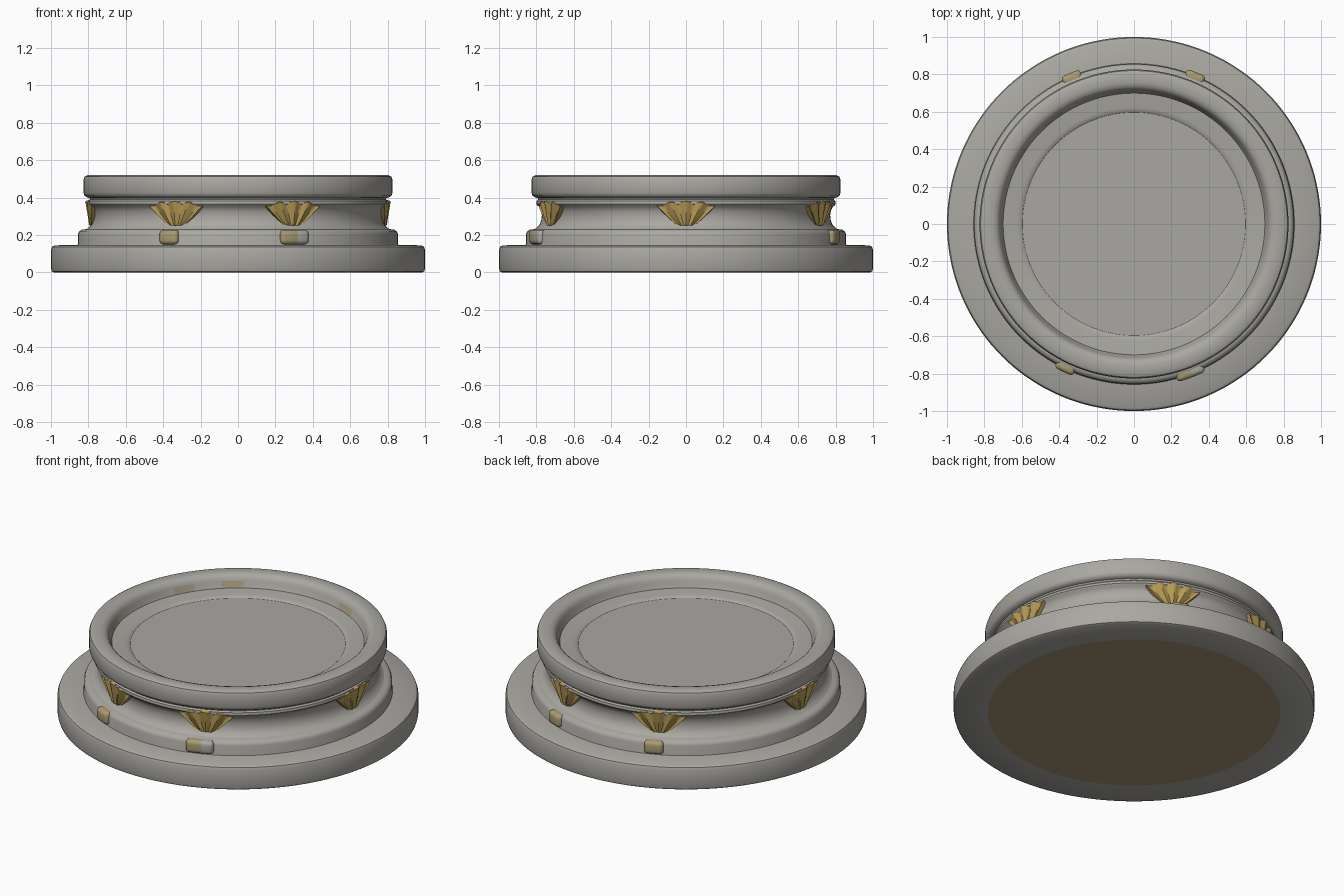
import bpy, bmesh, math
from math import sin, cos, radians, pi

if "Cube" in bpy.data.objects:
    bpy.data.objects.remove(bpy.data.objects["Cube"], do_unlink=True)

SEGMENTS = 144


def material(name, rgb):
    m = bpy.data.materials.new(name)
    m.use_nodes = True
    m.diffuse_color = (*rgb, 1)
    bsdf = next(n for n in m.node_tree.nodes if n.type == 'BSDF_PRINCIPLED')
    bsdf.inputs["Base Color"].default_value = (*rgb, 1)
    return m


stone = material("warm grey stone", (0.40, 0.39, 0.36))
gold = material("antique gold", (0.46, 0.32, 0.09))
pale_gold = material("worn gold", (0.40, 0.33, 0.17))
underside = material("brown underside", (0.36, 0.29, 0.17))
tint = material("gold tinted stone", (0.36, 0.32, 0.21))


def finish(name, bm, mats, angle=35):
    bmesh.ops.recalc_face_normals(bm, faces=bm.faces)
    mesh = bpy.data.meshes.new(name)
    bm.to_mesh(mesh)
    bm.free()
    for m in mats:
        mesh.materials.append(m)
    mesh.shade_smooth()
    mesh.set_sharp_from_angle(angle=radians(angle))
    ob = bpy.data.objects.new(name, mesh)
    bpy.context.collection.objects.link(ob)
    return ob


def lathe(name, profile, mats, rule=None):
    """Revolve (radius, height) points; a radius of zero closes to a pole."""
    bm = bmesh.new()
    rings = []
    for r, z in profile:
        if r == 0:
            rings.append([bm.verts.new((0, 0, z))] * SEGMENTS)
        else:
            rings.append([bm.verts.new((r * cos(a), r * sin(a), z))
                          for a in (2 * pi * i / SEGMENTS for i in range(SEGMENTS))])
    for lo, hi in zip(rings, rings[1:]):
        for i in range(SEGMENTS):
            j = (i + 1) % SEGMENTS
            corners = list(dict.fromkeys((lo[i], lo[j], hi[j], hi[i])))
            face = bm.faces.new(corners)
            if rule:
                face.material_index = rule(face.calc_center_median())
    return finish(name, bm, mats)


# Wide base plate, with a brown disc underneath
lathe("base_plate",
      [(0, 0), (0.81, 0), (0.985, 0), (0.996, 0.006), (1, 0.02), (1, 0.122),
       (0.994, 0.137), (0.98, 0.145), (0.8, 0.148)],
      [stone, underside],
      lambda c: int(c.z < 0.001 and c.xy.length < 0.81))

# Stepped foot ring
lathe("foot_ring",
      [(0.86, 0.14), (0.855, 0.155), (0.855, 0.205), (0.848, 0.221),
       (0.835, 0.229), (0.79, 0.234)], [stone])

# Concave neck with a thin moulding near its top
lathe("neck",
      [(0.815, 0.228), (0.80, 0.238), (0.783, 0.255), (0.774, 0.28), (0.771, 0.305),
       (0.775, 0.33), (0.784, 0.35), (0.794, 0.357), (0.801, 0.367),
       (0.799, 0.382), (0.791, 0.39), (0.795, 0.402)], [stone])


# Upper rim; the inner wall carries a few gold tinted patches
def wall_patch(c):
    az = math.degrees(math.atan2(c.y, c.x)) % 360
    near = any(abs(az - a) < 5 for a in (67, 128, 149, 200))
    return int(near and c.xy.length < 0.715 and c.z < 0.485)


lathe("upper_rim",
      [(0.78, 0.397), (0.805, 0.4), (0.82, 0.41), (0.826, 0.425), (0.826, 0.497),
       (0.82, 0.512), (0.805, 0.52), (0.755, 0.52), (0.735, 0.514), (0.722, 0.502),
       (0.714, 0.484), (0.706, 0.46), (0.698, 0.444)],
      [stone, tint], wall_patch)

# Recessed top with a shallow sloping border
lathe("recess_floor",
      [(0.72, 0.45), (0.70, 0.447), (0.625, 0.443), (0.605, 0.439), (0.597, 0.433), (0, 0.433)],
      [stone])


# Ribbed fan ornaments wrapped around the neck
def fan(name, azimuth):
    bm = bmesh.new()
    cols, rows = 24, 8
    grid = []
    for k in range(rows + 1):
        s = k / rows
        row = []
        for i in range(cols + 1):
            t = 2 * i / cols - 1
            half = 0.025 + 0.16 * s ** 0.9
            rib = 0.5 + 0.5 * cos(t * 4 * pi)
            z = 0.232 + s * (0.17 - 0.032 * t * t - 0.010 * (1 - rib))
            r = 0.786 + 0.014 * s + (0.006 + 0.014 * s) * rib - 0.012 * t * t
            if i in (0, cols) or k in (0, rows):
                r = 0.755
            a = radians(azimuth) + t * half / 0.79
            row.append(bm.verts.new((r * cos(a), r * sin(a), z)))
        grid.append(row)
    for lo, hi in zip(grid, grid[1:]):
        for i in range(cols):
            bm.faces.new((lo[i], lo[i + 1], hi[i + 1], hi[i]))
    finish(name, bm, [gold])


for n, az in enumerate((0, 66, 114, 180, 245, 292)):
    fan(f"fan_ornament_{n + 1}", az)


# Rounded lumps sitting on the foot ring
def bead(name, azimuth, width, mat):
    bm = bmesh.new()
    bmesh.ops.create_cube(bm, size=1)
    bmesh.ops.scale(bm, vec=(0.06, width, 0.078), verts=bm.verts)
    bmesh.ops.bevel(bm, geom=bm.edges[:], offset=0.022, segments=4,
                    profile=0.5, affect='EDGES')
    ob = finish(name, bm, [mat], 50)
    a = radians(azimuth)
    ob.location = (0.846 * cos(a), 0.846 * sin(a), 0.189)
    ob.rotation_euler.z = a


for n, az in enumerate((67.5, 113, 244.5, 289)):
    bead(f"gold_bead_{n + 1}", az, 0.11, pale_gold)
bead("stone_bead", 293, 0.09, stone)
